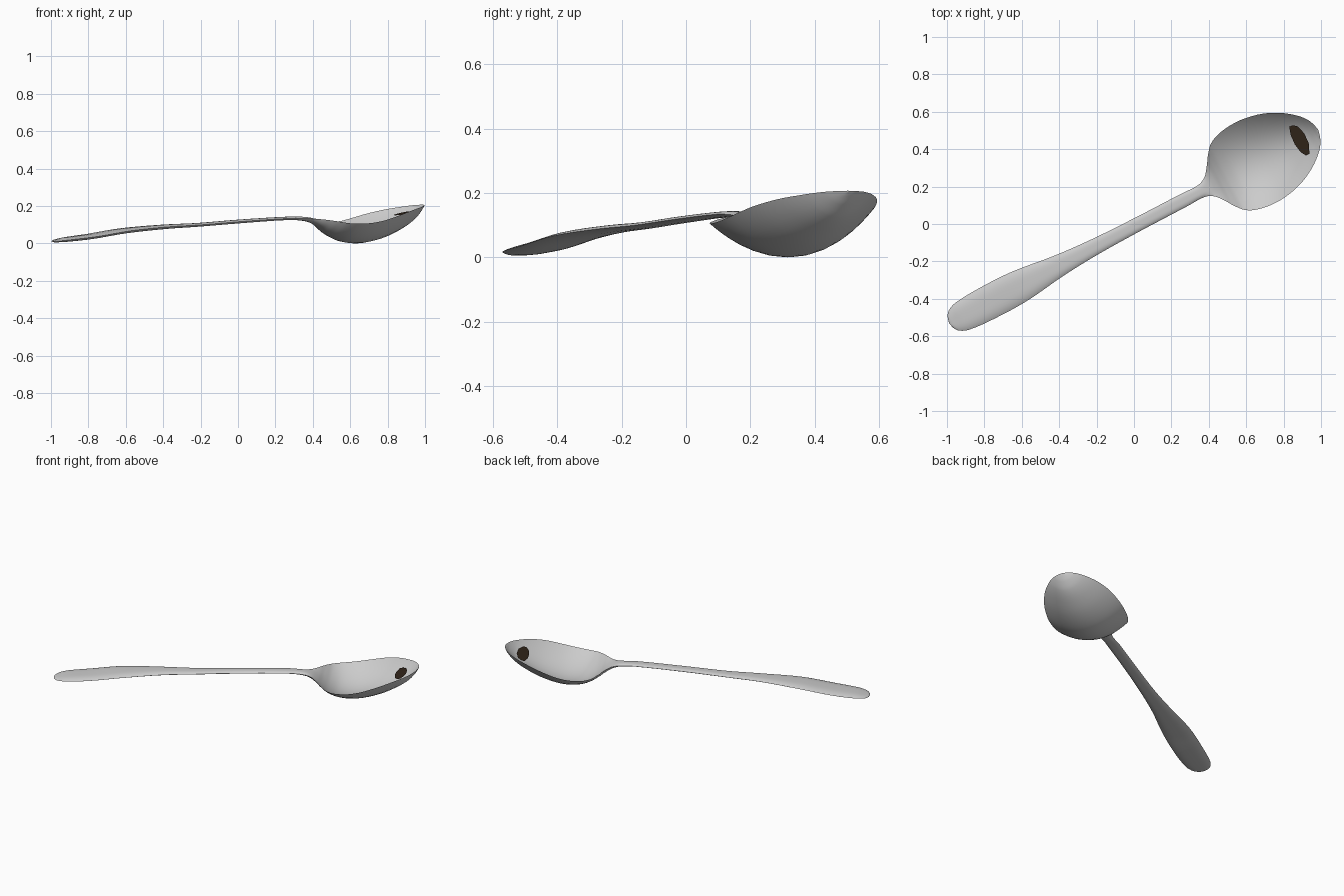
import bpy, bmesh, math

if "Cube" in bpy.data.objects:
    bpy.data.objects.remove(bpy.data.objects["Cube"])

ANG = math.radians(27.65)
C, S = math.cos(ANG), math.sin(ANG)
OFF = -0.011

# stations along the spoon: s, half width, edge z, centre top z, centre bottom z
ST = [
    (-1.122, .001, .012, .013, .011), (-1.112, .036, .012, .018, .006),
    (-1.09, .062, .015, .023, .006), (-1.04, .081, .021, .033, .009),
    (-.90, .091, .037, .051, .023), (-.70, .088, .067, .081, .053),
    (-.46, .059, .088, .100, .076), (-.25, .044, .099, .109, .089),
    (0, .038, .117, .127, .107), (.30, .037, .134, .143, .125),
    (.40, .036, .132, .141, .119), (.45, .058, .130, .130, .104),
    (.49, .107, .124, .107, .082), (.52, .152, .117, .082, .060),
    (.56, .198, .108, .053, .036), (.62, .226, .105, .025, .010),
    (.70, .239, .112, .015, .000), (.78, .237, .129, .023, .008),
    (.88, .215, .158, .052, .036), (.97, .173, .181, .095, .077),
    (1.04, .121, .195, .140, .121), (1.08, .075, .203, .178, .163),
    (1.098, .036, .206, .200, .190), (1.106, .001, .207, .207, .205),
]


def sample(i, f):
    """Cubic interpolation between station i and i+1."""
    a, b = ST[i], ST[i + 1]
    p, n = ST[max(i - 1, 0)], ST[min(i + 2, len(ST) - 1)]
    h = b[0] - a[0]
    out = [a[0] + h * f]
    for k in range(1, 5):
        m0 = (b[k] - p[k]) / (b[0] - p[0]) * h
        m1 = (n[k] - a[k]) / (n[0] - a[0]) * h
        f2, f3 = f * f, f * f * f
        out.append((2*f3 - 3*f2 + 1)*a[k] + (f3 - 2*f2 + f)*m0 + (3*f2 - 2*f3)*b[k] + (f3 - f2)*m1)
    return out


def at(s):
    for i in range(len(ST) - 1):
        if s <= ST[i + 1][0]:
            return sample(i, (s - ST[i][0]) / (ST[i + 1][0] - ST[i][0]))
    return list(ST[-1])


def height(row, q, k):
    """Surface height at relative width q; k = 3 top, 4 bottom."""
    s, edge, mid = row[0], row[2], row[k]
    blend = min(max((s - .38) / .15, 0), 1)
    return mid + (edge - mid) * abs(q) ** (3.5 - 1.5 * blend)


def world(s, t, z):
    t += OFF
    return (s * C - t * S, s * S + t * C, z)


def finish(bm, name):
    bmesh.ops.recalc_face_normals(bm, faces=bm.faces)
    me = bpy.data.meshes.new(name)
    bm.to_mesh(me)
    bm.free()
    ob = bpy.data.objects.new(name, me)
    bpy.context.collection.objects.link(ob)
    bpy.ops.object.select_all(action='DESELECT')
    ob.select_set(True)
    bpy.context.view_layer.objects.active = ob
    bpy.ops.object.shade_smooth_by_angle(angle=math.radians(50))
    return ob


# spoon: closed rings lofted along the stations
N = 16
bm = bmesh.new()
rows = [sample(i, j / 4) for i in range(len(ST) - 1) for j in range(4)] + [list(ST[-1])]
qs = [math.sin(math.pi * (j / N - .5)) for j in range(N + 1)]
rings = []
for r in rows:
    ring = [(q, 3) for q in qs] + [(q, 4) for q in qs[-2:0:-1]]
    rings.append([bm.verts.new(world(r[0], q * max(r[1], .001), height(r, q, k))) for q, k in ring])
for a, b in zip(rings, rings[1:]):
    for j in range(len(a)):
        k = (j + 1) % len(a)
        bm.faces.new((a[j], a[k], b[k], b[j]))
bm.faces.new(rings[0])
bm.faces.new(rings[-1])
finish(bm, "spoon")

# dark spot inside the bowl near the tip
outline = [(.83, .52), (.85, .528), (.875, .522), (.91, .485), (.935, .43), (.938, .375),
           (.92, .366), (.89, .385), (.86, .425), (.838, .475)]
cx, cy = .885, .45
bm = bmesh.new()


def spot_vert(x, y):
    s, t = x * C + y * S, y * C - x * S - OFF
    row = at(s)
    inner = height(row, t / row[1], 3) + .003
    return bm.verts.new((x, y, max(inner, .15 + .28 * (x - .83) + .1 * (y - .5))))


centre = spot_vert(cx, cy)
prev = None
for f in (.5, 1):
    ring = [spot_vert(cx + (x - cx) * f, cy + (y - cy) * f) for x, y in outline]
    for j in range(len(ring)):
        k = (j + 1) % len(ring)
        if prev:
            bm.faces.new((prev[j], ring[j], ring[k], prev[k]))
        else:
            bm.faces.new((centre, ring[j], ring[k]))
    prev = ring
spot = finish(bm, "dark_spot")
if spot.data.polygons[0].normal.z < 0:
    spot.data.flip_normals()
mat = bpy.data.materials.new("dark_brown")
mat.diffuse_color = (.03, .018, .01, 1)
mat.use_nodes = True
mat.node_tree.nodes["Principled BSDF"].inputs["Base Color"].default_value = mat.diffuse_color
spot.data.materials.append(mat)
